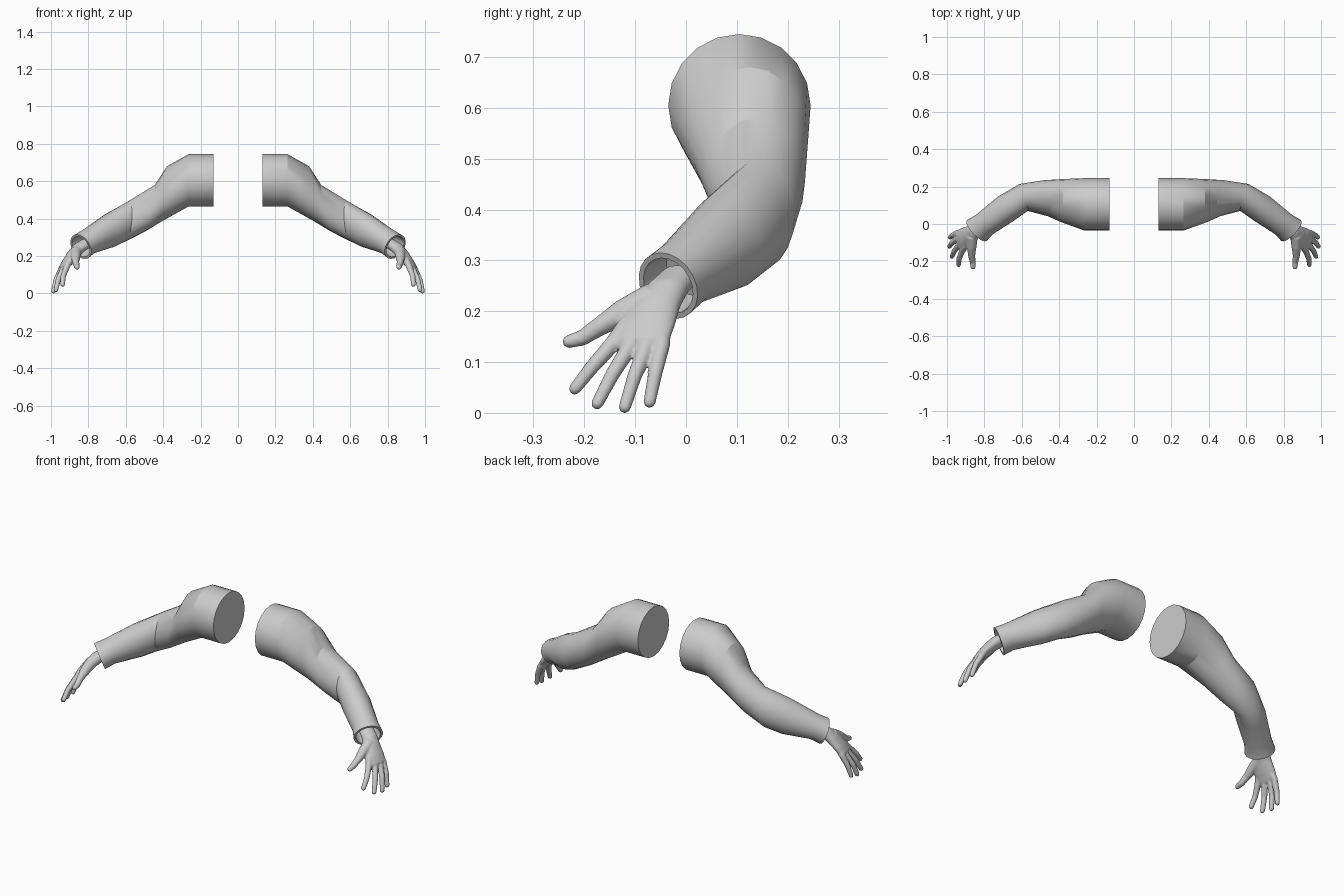
import bpy, bmesh, math
from mathutils import Vector as V

if "Cube" in bpy.data.objects:
    bpy.data.objects.remove(bpy.data.objects["Cube"])


def loft(bm, sections, n):
    """Closed skin through elliptical sections (centre, side half-axis, up half-axis)."""
    rings = []
    for c, side, up in sections:
        c, side, up = V(c), V(side), V(up)
        rings.append([bm.verts.new(c + side * math.cos(a) + up * math.sin(a))
                      for a in (2 * math.pi * i / n for i in range(n))])
    for r, s in zip(rings, rings[1:]):
        for i in range(n):
            j = (i + 1) % n
            bm.faces.new((r[i], r[j], s[j], s[i]))
    bm.faces.new(rings[0][::-1])
    bm.faces.new(rings[-1])


def tube(bm, pts, radii, n=12):
    """Finger: round tube along points with a domed tip."""
    pts = [V(p) for p in pts]
    end = (pts[-1] - pts[-2]).normalized()
    r = radii[-1]
    pts[-1] = pts[-1] - end * r
    base = pts[-1].copy()
    radii = list(radii)
    for a in (30, 55, 78):
        pts.append(base + end * r * math.sin(math.radians(a)))
        radii.append(r * math.cos(math.radians(a)))
    secs = []
    for i, p in enumerate(pts):
        t = (pts[min(i + 1, len(pts) - 1)] - pts[max(i - 1, 0)]).normalized()
        side = t.cross(V((0.82, -0.21, 0.52))).normalized()
        secs.append((p, side * radii[i], t.cross(side) * radii[i]))
    loft(bm, secs, n)


def finish(name, bm):
    bmesh.ops.recalc_face_normals(bm, faces=bm.faces)
    me = bpy.data.meshes.new(name)
    bm.to_mesh(me)
    bm.free()
    ob = bpy.data.objects.new(name, me)
    bpy.context.collection.objects.link(ob)
    return ob


# sleeves: shoulder stump, upper arm, elbow, forearm, open cuff
bm = bmesh.new()
cuff, cs, cu = V((.84, -.035, .25)), V((.052, .056, 0)), V((.022, -.015, .065))
inner = V((-.055, .04, .03))
loft(bm, [
    ((.13, .105, .605), (0, .14, 0), (0, 0, .14)),
    ((.265, .105, .605), (0, .14, 0), (0, 0, .14)),
    ((.39, .125, .535), (0, .115, 0), (-.01, 0, .145)),
    ((.472, .138, .455), (.01, .096, 0), (-.027, 0, .125)),
    ((.59, .142, .388), (.022, .072, 0), (-.008, 0, .108)),
    ((.685, .082, .337), (.042, .065, 0), (.015, -.02, .09)),
    ((.80, -.003, .277), (.045, .052, 0), (.02, -.015, .064)),
    (cuff, cs, cu),
    (cuff, cs * .84, cu * .84),
    (cuff + inner, cs * .75, cu * .75),
], 20)
sleeve = finish("sleeves", bm)
bpy.context.view_layer.objects.active = sleeve
sleeve.select_set(True)
bpy.ops.object.shade_smooth_by_angle(angle=math.radians(25))
sleeve.modifiers.new("mirror", 'MIRROR')

# hands: palm and five fingers fused into one smooth skin
bm = bmesh.new()
w, nrm = V((.25, .95, 0)).normalized(), V((.82, -.21, .52)).normalized()
loft(bm, [(c, w * a, nrm * b) for c, a, b in [
    ((.80, -.005, .275), .040, .033),
    ((.848, -.036, .245), .042, .034),
    ((.878, -.060, .212), .050, .031),
    ((.910, -.080, .170), .059, .026),
    ((.934, -.092, .138), .059, .019),
    ((.938, -.094, .128), .050, .012)]], 20)
fingers = [
    ((.900, -.115, .175), (.919, -.145, .135), (.935, -.185, .090), (.938, -.226, .038)),
    ((.908, -.092, .170), (.936, -.112, .128), (.961, -.145, .075), (.976, -.180, .008)),
    ((.914, -.070, .170), (.946, -.080, .125), (.974, -.102, .070), (.989, -.124, .000)),
    ((.915, -.048, .175), (.943, -.047, .135), (.969, -.060, .080), (.986, -.074, .010)),
]
for f in fingers:
    tube(bm, f, (.018, .0165, .0145, .0125))
tube(bm, ((.866, -.065, .225), (.868, -.125, .197), (.868, -.170, .170),
          (.862, -.205, .147), (.860, -.243, .137)),
     (.032, .026, .019, .016, .0135))
hand = finish("hands", bm)
remesh = hand.modifiers.new("fuse", 'REMESH')
remesh.mode = 'VOXEL'
remesh.voxel_size = .004
remesh.use_smooth_shade = True
smooth = hand.modifiers.new("soften", 'SMOOTH')
smooth.factor, smooth.iterations = .5, 6
hand.modifiers.new("mirror", 'MIRROR')
